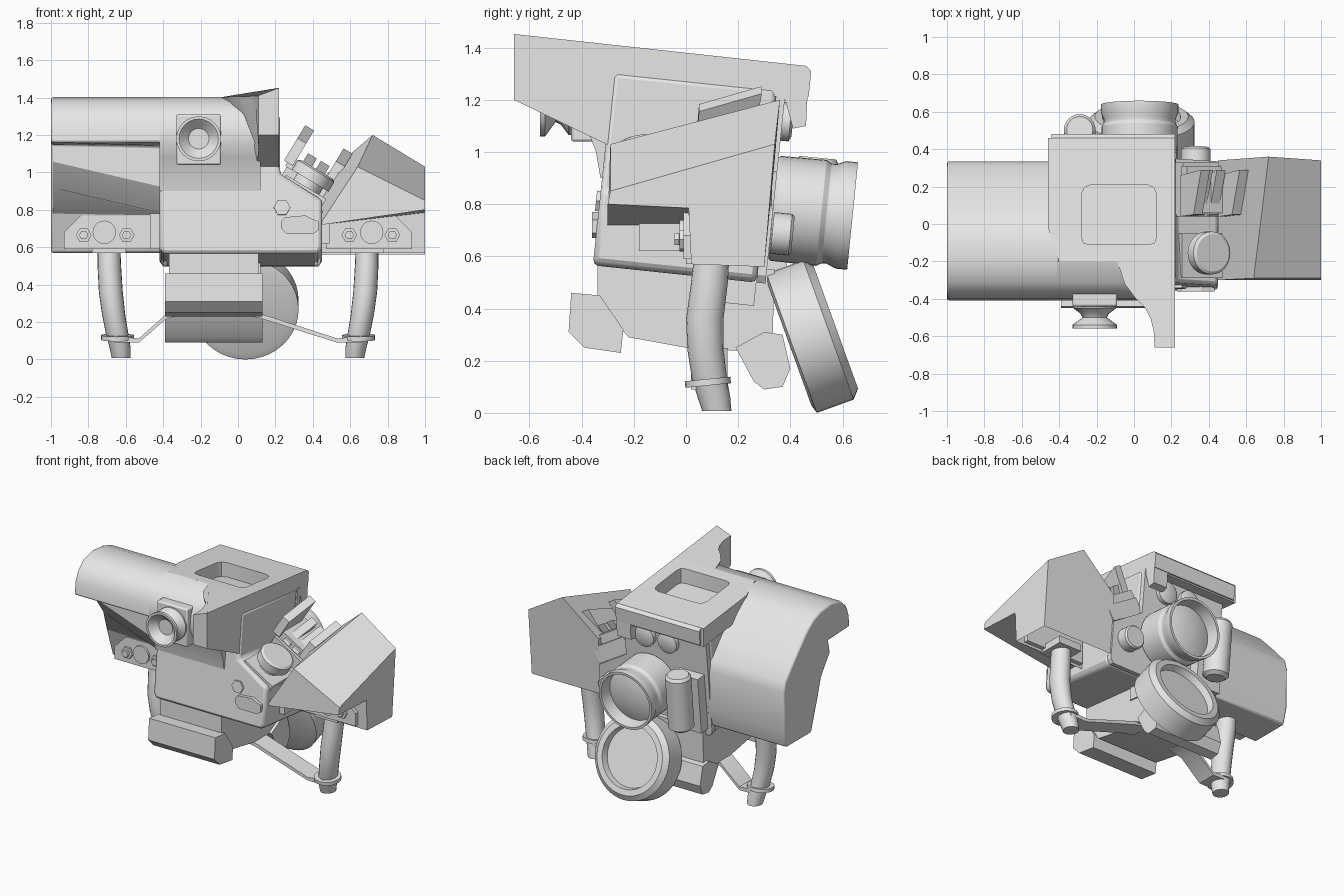
import bpy, bmesh, math
from mathutils import Vector, Matrix

if "Cube" in bpy.data.objects:
    bpy.data.objects.remove(bpy.data.objects["Cube"])

grey = bpy.data.materials.new("body grey")
grey.diffuse_color = (0.8, 0.8, 0.8, 1)
grey.use_nodes = True
grey.node_tree.nodes["Principled BSDF"].inputs["Base Color"].default_value = grey.diffuse_color
TILT = Matrix.Translation((0, 0, .9)) @ Matrix.Rotation(math.radians(-6), 4, 'X') @ Matrix.Translation((0, 0, -.9))


def smooth(ob):
    bpy.context.view_layer.objects.active = ob
    ob.select_set(True)
    bpy.ops.object.shade_smooth_by_angle(angle=math.radians(30))
    ob.select_set(False)


def make(name, verts, faces, mat=None, bevel=0):
    me = bpy.data.meshes.new(name)
    me.from_pydata([tuple(v) for v in verts], [], faces)
    bm = bmesh.new()
    bm.from_mesh(me)
    if mat:
        bm.transform(mat)
    bmesh.ops.recalc_face_normals(bm, faces=bm.faces)
    bm.to_mesh(me)
    bm.free()
    me.materials.append(grey)
    ob = bpy.data.objects.new(name, me)
    bpy.context.collection.objects.link(ob)
    smooth(ob)
    if bevel:
        m = ob.modifiers.new("soft", 'BEVEL')
        m.width, m.segments, m.limit_method = bevel, 2, 'ANGLE'
        m.angle_limit = math.radians(40)
    return ob


def bridge(name, a, b, mat=None, bevel=0):
    """Closed solid between two matching outlines."""
    n = len(a)
    faces = [list(range(n)), list(range(n, 2 * n))]
    faces += [(i, (i + 1) % n, n + (i + 1) % n, n + i) for i in range(n)]
    return make(name, list(a) + list(b), faces, mat, bevel)


def prism_x(name, pts, x0, x1, pts2=None, bevel=0):
    return bridge(name, [(x0, y, z) for y, z in pts], [(x1, y, z) for y, z in pts2 or pts], None, bevel)


def prism_y(name, pts, y0, y1, mat=None, bevel=0):
    return bridge(name, [(x, y0, z) for x, z in pts], [(x, y1, z) for x, z in pts], mat, bevel)


def slab(name, pts, top, bottom, pts2=None):
    return bridge(name, [(x, y, top(x, y)) for x, y in pts], [(x, y, bottom(x, y)) for x, y in pts2 or pts])


def box(name, lo, hi, mat=None, bevel=0):
    r = [(lo[0], lo[2]), (hi[0], lo[2]), (hi[0], hi[2]), (lo[0], hi[2])]
    return prism_y(name, r, lo[1], hi[1], mat, bevel)


def rings(name, pts, n, m=None):
    """Skin level rings given as (x, y, z, rx, ry)."""
    vs = [(x + rx * math.cos(2 * math.pi * i / n), y + ry * math.sin(2 * math.pi * i / n), z)
          for x, y, z, rx, ry in pts for i in range(n)]
    k = len(pts) - 1
    fs = [(j * n + i, j * n + (i + 1) % n, (j + 1) * n + (i + 1) % n, (j + 1) * n + i)
          for j in range(k) for i in range(n)]
    return make(name, vs, fs + [list(range(n)), list(range(k * n, k * n + n))], m)


def lathe(name, prof, loc, axis, n=32):
    """Spin (radius, height) pairs about an axis, closed at both ends."""
    m = Matrix.Translation(loc) @ Vector(axis).to_track_quat('Z', 'Y').to_matrix().to_4x4()
    return rings(name, [(0, 0, h, r, r) for r, h in prof], n, m)


# main body and its back plate
sec = [(-.42, .56), (-.40, .53), (.43, .53), (.45, .56), (.45, .82), (.225, .96), (.225, 1.275), (-.42, 1.275)]
prism_y("main_body", sec, -.32, .31, TILT, .02)
prism_y("back_plate", sec, .31, .345, TILT)

# left shell: rolled top, undercut front, sloping back
back = [(.30, .57), (.33, .68), (.335, .97), (.315, 1.04), (.22, 1.15), (.08, 1.30), (0, 1.36), (-.08, 1.389)]
roll = [(-.2, 1.402), (-.31, 1.375), (-.37, 1.32), (-.40, 1.25), (-.41, 1.16)]
prism_x("left_shell", back + roll + [(-.17, 1.15), (-.19, 1.06), (-.09, .92), (-.05, .78), (.02, .57)],
        -1, -.4,
        back + roll + [(-.30, 1.14), (-.28, .92), (-.18, .78), (-.05, .77), (.02, .57)], bevel=.012)
prism_x("front_roll", roll + [(-.375, 1.08), (-.345, 1.0), (-.328, .9), (-.2, .9)], -.42, .12)


# top hood with window recess
def top(x, y):
    return 1.45 - (y + .64) * .109


hood = slab("top_hood", [(-.46, .46), (.22, .46), (.22, -.2), (-.4, -.2), (-.46, -.02)],
            top, lambda x, y: top(x, y) - .13)
win = [(-.28, -.07), (-.27, -.1), (-.24, -.11), (.08, -.11), (.11, -.1), (.12, -.07),
       (.12, .16), (.105, .195), (.07, .21), (-.23, .21), (-.265, .195), (-.28, .16)]
cutter = slab("window_cutter", win, lambda x, y: 1.6, lambda x, y: 1.1)
cutter.hide_render = True
cut = hood.modifiers.new("window", 'BOOLEAN')
cut.operation, cut.object, cut.solver = 'DIFFERENCE', cutter, 'EXACT'
bpy.context.view_layer.objects.active = hood
bpy.ops.object.modifier_apply(modifier="window")
smooth(hood)
cutter.hide_set(True)

# rear lip with a lower corner, and the forward flange flowing into the body
prism_x("rear_lip", [(.38, 1.335), (.46, 1.33), (.48, 1.31), (.47, 1.21), (.38, 1.21)], -.44, .22)
prism_x("rear_corner", [(.38, 1.3), (.47, 1.3), (.46, 1.10), (.41, 1.09), (.38, 1.2)], .11, .22)


def flange_top(x, y):
    return top(x, y) - max(0, -.2 - y) * .09 * min(1, (.22 - x) / .11)


slab("front_flange", [(.22, -.2), (.22, -.66), (.11, -.66), (.105, -.57), (.09, -.51), (.06, -.45),
                      (.01, -.40), (-.05, -.32), (-.09, -.2)], flange_top, lambda x, y: 1.2 - (y + .66) * .48,
     [(.22, -.2), (.22, -.66), (.11, -.66), (.11, -.57), (.11, -.51), (.11, -.45),
      (.105, -.40), (.10, -.32), (.10, -.2)])

# right wedge box, ridge slanting front to back, open underneath at the rear
wedge = [(.45, .34, .97), (.72, .36, 1.2), (1, .34, 1.03), (1, .30, .56), (.45, .30, .56),
         (.45, -.30, .74), (.64, -.29, 1.03), (1, -.29, .85), (1, -.30, .80), (.45, -.30, .72),
         (1, .01, .785), (.45, .01, .72), (1, .02, .57), (.45, .02, .57)]
make("right_wedge", wedge, [(0, 1, 2, 3, 4), (0, 1, 6, 5), (1, 2, 7, 6), (5, 6, 7, 8, 9), (8, 9, 11, 10),
                            (10, 11, 13, 12), (2, 7, 8, 10, 12, 3), (0, 5, 9, 11, 13, 4)])
box("right_bracket", (.44, -.18, .62), (.49, .02, .79))
box("left_bracket", (-.47, -.18, .59), (-.41, .02, .78))

# eyepiece on the front
box("eyepiece_plate", (-.33, -.44, 1.04), (-.09, -.28, 1.31), None, .01)
lathe("eyepiece", [(.115, 0), (.115, .03), (.075, .06), (.065, .08), (.12, .12), (.12, .14), (.105, .14),
                   (.055, .09)], (-.21, -.42, 1.18), (0, -1, 0), 24)

# back lens
ax = Vector((0, .995, -.1))
lathe("lens_barrel", [(.195, 0), (.202, .01), (.204, .185), (.192, .205), (.192, .225), (.207, .26), (.207, .305),
                      (.19, .305), (.18, .22), (.12, .24), (.04, .25)], (.03, .335, .785), ax, 40)
# hanging lens cap with recessed disc
lathe("lens_cap", [(.25, -.01), (.284, 0), (.284, .15), (.25, .18), (.21, .18), (.20, .135)],
      (.04, .405, .267), (0, .94, .34), 40)
box("cap_hinge", (-.04, .15, .44), (.12, .31, .57), TILT)

# small back parts
lathe("back_canister", [(.06, 0), (.085, .02), (.085, .38), (.07, .40)], (-.29, .465, .58), (0, .1, 1), 24)
box("canister_bracket", (-.39, .33, .58), (-.2, .42, .98), TILT)
lathe("back_knob", [(.08, 0), (.08, .07), (.07, .08)], (.33, .33, .69), ax, 24)
for x in (.05, -.13):
    lathe("back_socket", [(.075, 0), (.075, .05), (.055, .06)], (x, .35, 1.12), ax, 20)

# lower block with front and rear prisms
prism_x("lower_block", [(-.34, .6), (-.34, .42), (-.22, .29), (0, .25), (.33, .23), (.34, .55)], -.37, .11)
prism_x("front_pack", [(-.44, .46), (-.33, .45), (-.24, .32), (-.25, .23), (-.39, .25), (-.45, .31)], -.39, .13)
prism_x("rear_pack", [(.19, .25), (.30, .31), (.37, .30), (.40, .17), (.37, .1), (.3, .09), (.26, .12)], -.39, .13)

# handles, mounts, bolts and straps on both sides
for s, f in ((-1, -.055), (1, -.01)):
    path = [(.69, .10, .62, .06), (.688, .09, .5, .063), (.68, .072, .36, .064), (.665, .075, .24, .062),
            (.645, .09, .13, .06), (.63, .107, .06, .056), (.625, .118, .008, .05)]
    rings("handle", [(s * x, y, z, r, r * 1.12) for x, y, z, r in path], 20)
    lathe("handle_ring", [(.088, 0), (.088, .025)], (s * .645, .085, .105), (0, -.1, 1), 20)
    plate = [(s * a, z) for a, z in ((.47, .59), (.93, .59), (.93, .68), (.84, .77), (.47, .77))]
    prism_y("handle_mount", plate, f, .05)
    box("handle_foot", (s * .69 - .09, .0, .57), (s * .69 + .09, .19, .62))
    lathe("mount_disc", [(.062, 0), (.062, .02)], (s * .715, f + .005, .68), (0, -1, 0), 20)
    for x in (.595, .825):
        lathe("mount_bolt", [(.042, 0), (.042, .02), (.025, .021), (.025, .04)],
              (s * x, f + .005, .665), (0, -1, 0), 6)
    inner = .12 if s > 0 else .38
    strap = [(s * .66, .09), (s * .53, .09), (s * inner, .22), (s * inner - s * .1, .24), (s * inner - s * .1, .27),
             (s * inner, .245), (s * .53, .112), (s * .66, .125)]
    prism_y("strap", strap, .02, .16)

# front latch details
lathe("hex_button", [(.045, 0), (.045, .03)], (.235, -.315, .81), (0, -1, .1), 6)
tag = [(.23, .70), (.26, .67), (.40, .67), (.43, .69), (.43, .74), (.40, .75), (.36, .77), (.25, .76), (.23, .74)]
prism_y("front_tag", tag, -.36, -.31)

# controls in the frame of the sloped shoulder: x along the slope, z away from it
SLOPE = Matrix.Translation((.34, 0, .89)) @ Matrix.Rotation(math.radians(31), 4, 'Y')
box("knob_base", (-.12, -.29, -.03), (.13, -.05, .04), SLOPE)
n = SLOPE.to_3x3() @ Vector((0, 0, 1))
lathe("control_knob", [(.08, .0), (.08, .05), (.115, .05), (.115, .11), (.10, .12)],
      SLOPE @ Vector((.005, -.155, .03)), n, 24)
box("switch_base", (-.14, .04, -.03), (.14, .33, .08), SLOPE)
box("switch_block", (-.15, .06, .08), (.07, .31, .14), SLOPE)
for u, h in ((-.17, .32), (-.08, .2), (.0, .2), (.07, .32)):
    a = [(u, .04, .1), (u + .055, .04, .1), (u + .055, .05, h - .08), (u, .05, h - .08)]
    b = [(u, .26, .1), (u + .055, .26, .1), (u + .055, .29, h), (u, .29, h)]
    bridge("switch_fin", a, b, SLOPE)
